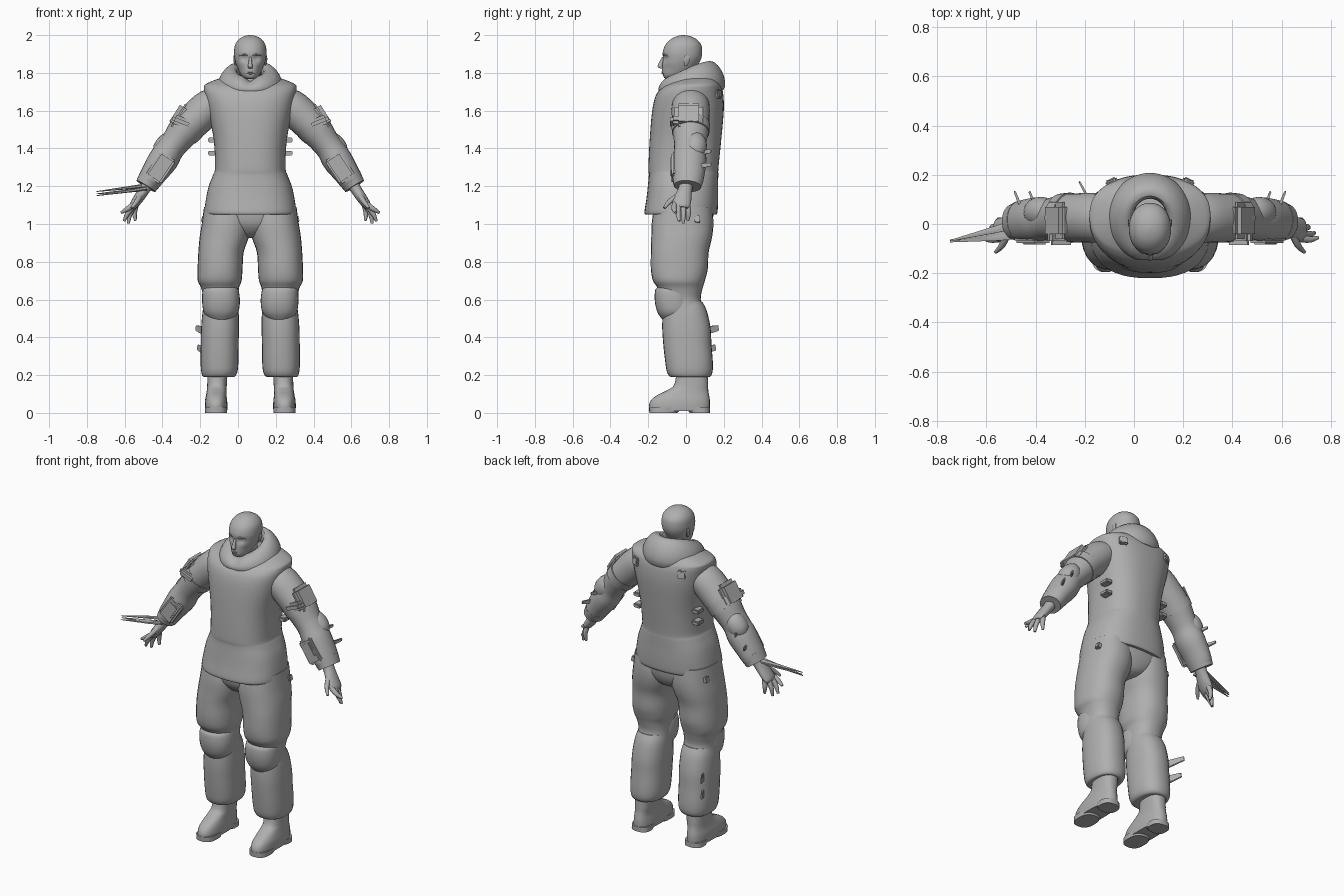
import bpy, bmesh, math
from mathutils import Vector, Euler

CX = 0.065  # body axis
grey = bpy.data.materials.new("plain grey")
grey.diffuse_color = (0.43, 0.43, 0.43, 1)


def finish(name, bm, side=1, angle=40):
    """Mirror to a side, move onto the body axis and shade."""
    for v in bm.verts:
        v.co.x = v.co.x * side + CX
    bmesh.ops.recalc_face_normals(bm, faces=bm.faces)
    me = bpy.data.meshes.new(name)
    bm.to_mesh(me)
    bm.free()
    me.materials.append(grey)
    ob = bpy.data.objects.new(name, me)
    bpy.context.collection.objects.link(ob)
    bpy.ops.object.select_all(action='DESELECT')
    ob.select_set(True)
    bpy.context.view_layer.objects.active = ob
    bpy.ops.object.shade_smooth_by_angle(angle=math.radians(angle))
    return ob


def spline(pts, steps):
    """Catmull-Rom through tuples of any length."""
    out = []
    for i in range(len(pts) - 1):
        a, b, c, d = (pts[max(0, min(len(pts) - 1, i + k))] for k in (-1, 0, 1, 2))
        for j in range(steps):
            t = j / steps
            out.append([0.5 * (2 * q + (r - p) * t + (2 * p - 5 * q + 4 * r - s) * t * t
                               + (3 * q - p - 3 * r + s) * t ** 3)
                        for p, q, r, s in zip(a, b, c, d)])
    return out + [list(pts[-1])]


def loft(name, pts, n=24, steps=4, power=2.0, flat=False, side=1, shape=None):
    """Skin through sections (x, y, z, radius_u, radius_v)."""
    rings = spline(pts, steps) if steps > 1 else [list(p) for p in pts]
    bm = bmesh.new()
    loops = []
    for i, r in enumerate(rings):
        u, v = Vector((1, 0, 0)), Vector((0, 1, 0))
        if not flat:
            t = Vector(rings[min(i + 1, len(rings) - 1)][:3]) - Vector(rings[max(i - 1, 0)][:3])
            t.normalize()
            u = Vector((0, 1, 0)).cross(t).normalized()
            v = t.cross(u)
        loop = []
        for k in range(n):
            a = 2 * math.pi * k / n
            c, s = math.cos(a), math.sin(a)
            pu = math.copysign(abs(c) ** (2 / power), c) * r[3]
            pv = math.copysign(abs(s) ** (2 / power), s) * r[4]
            loop.append(bm.verts.new(Vector(r[:3]) + u * pu + v * pv))
        loops.append(loop)
    for a, b in zip(loops, loops[1:]):
        for k in range(n):
            bm.faces.new((a[k], a[(k + 1) % n], b[(k + 1) % n], b[k]))
    bm.faces.new(loops[0])
    bm.faces.new(loops[-1])
    if shape:
        for v in bm.verts:
            shape(v.co)
    return finish(name, bm, side)


def stack(name, secs, **kw):
    """Upright loft from (z, front y, back y, half width[, x])."""
    pts = [(s[4] if len(s) > 4 else 0, (s[1] + s[2]) / 2, s[0], s[3], (s[2] - s[1]) / 2) for s in secs]
    return loft(name, pts, flat=True, **kw)


def box(name, loc, size, rot=(0, 0, 0), side=1, bevel=0.006, taper=1.0):
    bm = bmesh.new()
    bmesh.ops.create_cube(bm, size=1)
    for v in bm.verts:
        if v.co.x > 0:
            v.co.y *= taper
            v.co.z *= taper
        v.co = Vector(v.co[i] * size[i] for i in range(3))
    bmesh.ops.bevel(bm, geom=bm.edges[:], offset=bevel, segments=2, affect='EDGES')
    m = Euler(rot).to_matrix()
    for v in bm.verts:
        v.co = m @ v.co + Vector(loc)
    return finish(name, bm, side)


# Jacket and vest
stack("jacket", [(1.05, -.215, .16, .235), (1.065, -.22, .167, .243), (1.13, -.21, .17, .235),
                 (1.2, -.202, .17, .22), (1.26, -.197, .171, .197), (1.3, -.199, .172, .187),
                 (1.45, -.192, .187, .194), (1.6, -.179, .2, .225), (1.68, -.16, .198, .241),
                 (1.72, -.13, .19, .246), (1.74, -.1, .18, .237), (1.765, -.05, .16, .18),
                 (1.785, -.02, .12, .11)], n=48, power=2.5)
stack("trouser_seat", [(.925, -.07, .07, .04), (.945, -.12, .11, .09), (1.0, -.162, .138, .19),
                       (1.08, -.172, .148, .22)], n=32, power=2.5)

# Collar: tall padded ring sloping down to a notch at the front
bm = bmesh.new()
N, M = 56, 16
ring = []
for i in range(N):
    t = 2 * math.pi * i / N
    f = ((1 + math.cos(t)) / 2) ** 1.5
    notch = max(0, math.cos(t)) ** 30
    zc, hh = 1.783 - .05 * f - .01 * notch, .08 - .035 * f - .012 * notch
    row = []
    for j in range(M):
        a = 2 * math.pi * j / M
        rad = .046 * math.cos(a) - (.026 - .008 * f) * math.sin(a) - .008 * notch
        row.append(bm.verts.new((math.sin(t) * (.12 + rad), .025 - math.cos(t) * (.13 + rad),
                                 zc + hh * math.sin(a))))
    ring.append(row)
for i in range(N):
    for j in range(M):
        p, q = ring[i], ring[(i + 1) % N]
        bm.faces.new((p[j], q[j], q[(j + 1) % M], p[(j + 1) % M]))
finish("collar", bm)


# Head with carved eye sockets, cheeks and mouth line
def face(co):
    if co.y < -.03:
        for x, z, w, d in ((.032, 1.876, .015, .011), (-.032, 1.876, .015, .011), (0, 1.787, .012, .003),
                           (.055, 1.82, .02, .006), (-.055, 1.82, .02, .006)):
            co.y += d * math.exp(-((co.x - x) ** 2 + (co.z - z) ** 2) / w ** 2)


stack("head", [(1.768, -.105, -.01, .025), (1.778, -.12, .01, .04), (1.80, -.126, .035, .055),
               (1.84, -.125, .062, .073), (1.875, -.122, .08, .083), (1.91, -.123, .086, .086),
               (1.95, -.108, .08, .08), (1.98, -.078, .053, .058), (1.995, -.045, .02, .03),
               (2.0, -.018, -.012, .004)], n=48, power=2.1, shape=face)
stack("neck", [(1.66, -.075, .07, .07), (1.74, -.075, .06, .06), (1.82, -.065, .055, .058)])
loft("nose", [(0, -.12, 1.885, .007, .006), (0, -.131, 1.855, .009, .012), (0, -.136, 1.834, .013, .014),
              (0, -.128, 1.823, .01, .008)], n=12, flat=True)
for z, r in ((1.804, .004), (1.797, .0045)):
    loft("lip", [(-.024, -.116, z, .002, .002), (0, -.126, z, r, r), (.024, -.116, z, .002, .002)], n=8)

for s, tag in ((1, "left"), (-1, "right")):
    loft(tag + "_ear", [(.078, .0, 1.84, .006, .008), (.084, .005, 1.87, .006, .016),
                        (.083, .008, 1.893, .005, .012)], n=10, flat=True, side=s)
    loft(tag + "_brow", [(.012, -.119, 1.893, .004, .004), (.035, -.113, 1.898, .005, .006),
                         (.058, -.094, 1.89, .004, .004)], n=8, side=s)
    # Sleeve: shoulder, upper arm, elbow fold, forearm
    loft(tag + "_sleeve", [(.14, .025, 1.65, .08, .09), (.215, .025, 1.622, .092, .1), (.285, .025, 1.56, .093, .1),
                           (.345, .025, 1.5, .088, .097), (.395, .022, 1.435, .076, .086),
                           (.425, .02, 1.395, .074, .083), (.46, .018, 1.34, .079, .09),
                           (.505, .014, 1.275, .07, .086), (.54, .01, 1.22, .06, .078),
                           (.548, .008, 1.208, .05, .062)], side=s)
    loft(tag + "_cuff", [(.525, .012, 1.245, .066, .083), (.553, .008, 1.2, .058, .073)], steps=1, side=s)
    # Upper arm guard with strap and outer pad
    loft(tag + "_arm_strap", [(.325, .025, 1.525, .096, .103), (.36, .025, 1.485, .091, .099)], steps=1, side=s)
    box(tag + "_arm_pad", (.378, .015, 1.575), (.14, .15, .05), (0, math.radians(58), 0), s, .02)
    box(tag + "_arm_pad_buckle", (.362, -.05, 1.54), (.11, .07, .05), (0, math.radians(-22), 0), s, .015)
    # Elbow pad, on the outer back of the arm
    loft(tag + "_elbow_pad", [(.4, .05, 1.475, .03, .03), (.43, .05, 1.435, .056, .058),
                              (.46, .047, 1.385, .06, .058), (.487, .04, 1.34, .03, .03)], n=20, side=s)
    # Forearm plate and its device
    box(tag + "_forearm_plate", (.475, -.06, 1.297), (.15, .035, .095), (0, math.radians(56), 0), s, .01)
    box(tag + "_forearm_device", (.47, -.077, 1.303), (.09, .012, .06), (0, math.radians(56), 0), s, .004)
    # Back fins on the forearm
    for x, z in ((.475, 1.38), (.535, 1.31)):
        box(tag + "_forearm_fin", (x, .095, z), (.085, .014, .03), (0, math.radians(-8), math.radians(68)), s, .003, .6)
    # Hand
    loft(tag + "_palm", [(.54, .002, 1.215, .032, .038), (.562, -.005, 1.18, .029, .037),
                         (.592, -.018, 1.135, .027, .047), (.617, -.025, 1.1, .022, .047),
                         (.627, -.026, 1.085, .013, .038)], n=16, side=s)
    for b, m, e in (((.615, -.06, 1.105), (.65, -.063, 1.08), (.684, -.055, 1.06)),
                    ((.622, -.04, 1.095), (.65, -.042, 1.055), (.668, -.036, 1.015)),
                    ((.615, -.015, 1.095), (.638, -.013, 1.05), (.645, -.015, 1.003)),
                    ((.605, .007, 1.1), (.613, .014, 1.06), (.608, .01, 1.018)),
                    ((.575, -.03, 1.16), (.6, -.085, 1.12), (.628, -.115, 1.085))):
        loft(tag + "_finger", [b + (.015, .015), m + (.0135, .0135), e + (.007, .007)], n=10, steps=3, side=s)

    # Trouser leg
    stack(tag + "_trouser_leg", [(1.09, -.17, .14, .12, .125), (1.0, -.182, .145, .13, .127),
                                 (.93, -.184, .138, .13, .138), (.85, -.186, .12, .12, .155),
                                 (.76, -.186, .115, .119, .16), (.7, -.175, .1, .116, .162),
                                 (.66, -.15, .088, .1, .16), (.6, -.13, .078, .092, .155),
                                 (.54, -.12, .1, .095, .157)], n=28, power=2.3, side=s)
    stack(tag + "_gaiter", [(.59, -.11, .085, .085, .155), (.54, -.122, .11, .095, .157), (.45, -.126, .13, .1, .16),
                            (.36, -.12, .135, .1, .162), (.27, -.11, .142, .1, .163), (.215, -.1, .14, .095, .164),
                            (.19, -.08, .125, .08, .167), (.195, -.04, .1, .05, .17)], n=28, power=2.35, side=s)
    # Knee pad
    stack(tag + "_knee_pad", [(.668, -.145, .02, .08, .157), (.65, -.163, .03, .095, .157),
                              (.59, -.165, .035, .1, .155), (.53, -.15, .03, .09, .155),
                              (.49, -.122, .0, .055, .155)], n=28, power=2.3, side=s)
    # Boot: rounded upper and sole
    stack(tag + "_boot", [(.01, -.192, .124, .058, .181), (.04, -.196, .127, .06, .181), (.07, -.183, .126, .058, .181),
                          (.095, -.15, .122, .054, .18), (.12, -.1, .118, .052, .178), (.15, -.062, .117, .052, .176),
                          (.24, -.048, .115, .053, .172)], n=28, power=2.5, side=s)
    stack(tag + "_toe_sole", [(0, -.194, -.045, .058, .181), (.03, -.196, -.02, .06, .181)],
          steps=1, power=2.6, side=s)
    stack(tag + "_heel_sole", [(0, .02, .126, .057, .181), (.03, .0, .127, .058, .181)],
          steps=1, power=2.6, side=s)
    # Small straps on jacket sides, back and hip
    for z in (1.445, 1.375):
        box(tag + "_side_tab", (.2, .075, z), (.045, .06, .025), (0, 0, 0), s, .005)
    box(tag + "_back_strap", (.155, .17, 1.69), (.05, .025, .05),
        (math.radians(8), 0, math.radians(-25)), s, .006)
    box(tag + "_hip_loop", (.243, .06, 1.025), (.03, .03, .035), (0, math.radians(-15), 0), s, .004)

# Calf fins on one leg
for z, w in ((.44, .11), (.34, .075)):
    box("calf_fin", (.262, .125, z), (w, .012, .05), (0, math.radians(-10), math.radians(62)), -1, .003, .6)

# Long thin wrist blades on one hand
for y0, z0, y1, z1 in ((.0, 1.205, -.068, 1.172), (-.03, 1.185, -.066, 1.16), (-.045, 1.19, -.072, 1.15)):
    loft("wrist_blade", [(.55, y0, z0, .01, .02), (.62, y0 + .3 * (y1 - y0), z0 + .3 * (z1 - z0), .009, .017),
                         (.813, y1, z1, .002, .003)], n=6, steps=1, side=-1)
